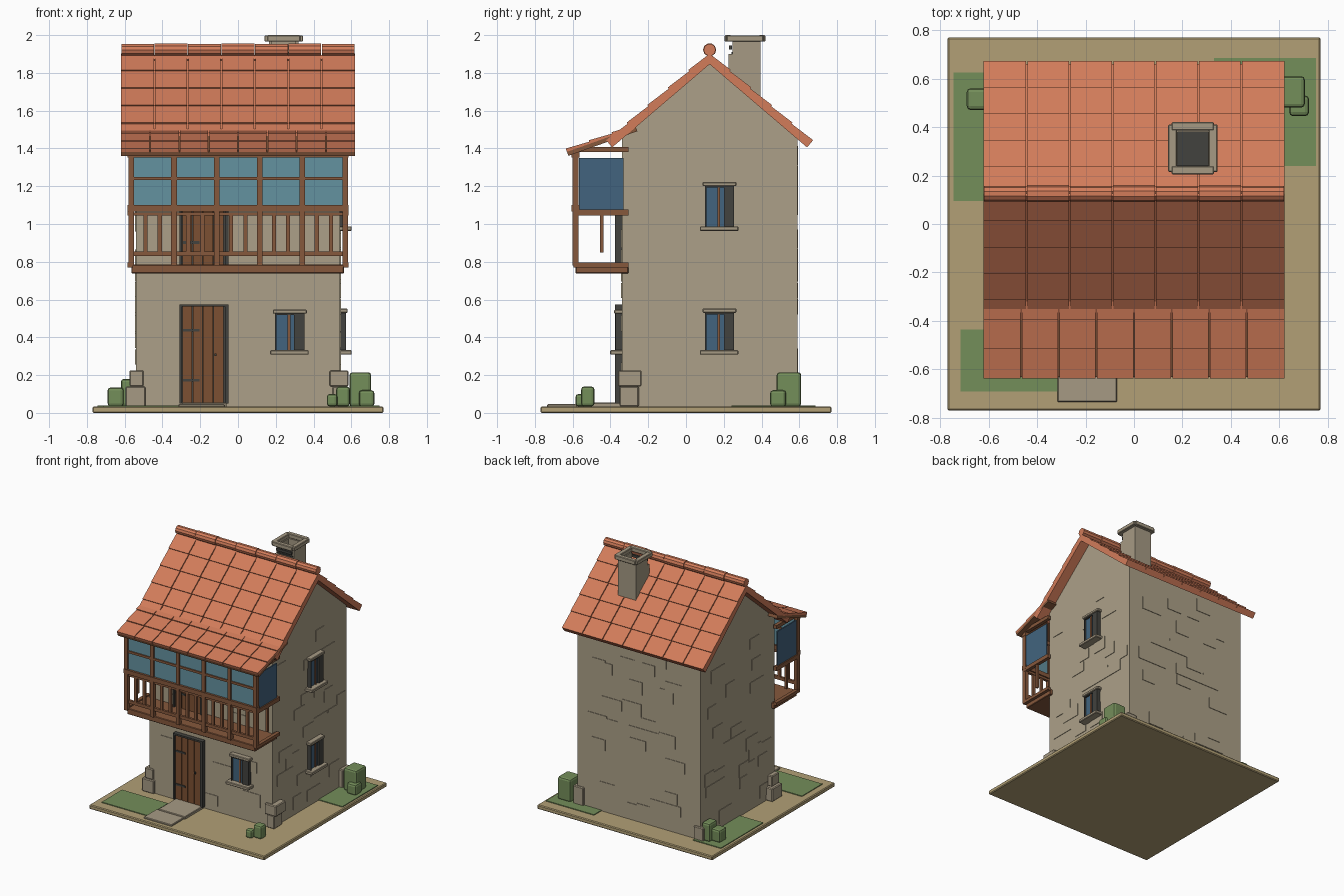
import bpy, bmesh, math, random
from mathutils import Vector

if "Cube" in bpy.data.objects:
    bpy.data.objects.remove(bpy.data.objects["Cube"])

random.seed(4)


def material(name, r, g, b):
    m = bpy.data.materials.new(name)
    lin = [((c / 255 + 0.055) / 1.055) ** 2.4 for c in (r, g, b)]
    m.diffuse_color = (*lin, 1)
    m.use_nodes = True
    m.node_tree.nodes["Principled BSDF"].inputs["Base Color"].default_value = m.diffuse_color
    return m


WALL = material("wall plaster", 172, 160, 136)
STONE = material("trim stone", 166, 154, 132)
SAND = material("sand", 178, 160, 118)
GREEN = material("plant green", 116, 142, 90)
ROOF = material("roof clay", 210, 124, 90)
WOOD = material("timber", 134, 88, 60)
DOOR = material("door wood", 124, 80, 50)
DARK = material("dark iron", 66, 66, 62)
GLASS = material("pale glass", 100, 146, 160)
BLUE = material("deep blue glass", 66, 100, 126)


def finish(name, bm, mat, bevel=0, segments=1):
    bmesh.ops.recalc_face_normals(bm, faces=bm.faces)
    me = bpy.data.meshes.new(name)
    bm.to_mesh(me)
    bm.free()
    me.materials.append(mat)
    ob = bpy.data.objects.new(name, me)
    bpy.context.collection.objects.link(ob)
    if bevel:
        mod = ob.modifiers.new("bevel", "BEVEL")
        mod.width, mod.segments = bevel, segments
    return ob


def hexa(bm, pts):
    """Six-sided block from corners ordered x, then y, then z."""
    v = [bm.verts.new(p) for p in pts]
    for f in ((0, 1, 3, 2), (4, 6, 7, 5), (0, 4, 5, 1), (2, 3, 7, 6), (0, 2, 6, 4), (1, 5, 7, 3)):
        bm.faces.new([v[i] for i in f])


def boxes(name, mat, items, bevel=0, segments=1):
    bm = bmesh.new()
    for x0, x1, y0, y1, z0, z1 in items:
        hexa(bm, [(x, y, z) for x in (x0, x1) for y in (y0, y1) for z in (z0, z1)])
    return finish(name, bm, mat, bevel, segments)


def prism(name, mat, profile, x0, x1):
    """Extrude a (y, z) outline along x."""
    bm = bmesh.new()
    a, b = ([bm.verts.new((x, y, z)) for y, z in profile] for x in (x0, x1))
    bm.faces.new(a)
    bm.faces.new(b[::-1])
    n = len(profile)
    for i in range(n):
        j = (i + 1) % n
        bm.faces.new((a[i], a[j], b[j], b[i]))
    return finish(name, bm, mat)


def tiled_slope(name, top, eave, half, cols, rows, under, thick):
    """Deck plus a grid of lapped tiles between two (y, z) points."""
    t, e = Vector((0, *top)), Vector((0, *eave))
    d = (e - t).normalized()
    n = Vector((0, -d.z, d.y))
    if n.z < 0:
        n = -n
    length = (e - t).length
    deck = [t - n * 0.014, e - n * 0.014, e - n * thick, t - n * thick]
    prism(name + "_deck", under, [(p.y, p.z) for p in deck], -half, half)
    bm = bmesh.new()
    w, h = 2 * half / cols, length / rows
    for c in range(cols):
        for r in range(rows):
            xs = (-half + c * w + 0.003 * (c > 0), -half + (c + 1) * w - 0.003 * (c < cols - 1))
            hexa(bm, [Vector((x, 0, 0)) + t + d * s + n * k
                      for x in xs
                      for s, lift in ((r * h, -0.003), ((r + 1) * h, 0.005))
                      for k in (-0.015, lift)])
    finish(name + "_tiles", bm, ROOF)


# Ground
boxes("ground_base", SAND, [(-.77, .77, -.77, .77, 0, .034)], .006)
boxes("grass_patches", GREEN, [(-.745, -.5, .095, .625, .03, .04), (.33, .75, .24, .685, .03, .04),
                               (-.715, -.31, -.69, -.435, .03, .04)])
boxes("door_steps", STONE, [(-.315, -.07, -.735, -.57, .03, .046), (-.295, -.06, -.58, -.34, .03, .054)], .004)

# House body with gables
prism("house_walls", WALL, [(-.34, .03), (.59, .03), (.59, 1.46), (.125, 1.86), (-.34, 1.46)], -.54, .54)

# Slightly raised wall stones
stones = []
for side in range(4):
    for k in range(26):
        z = .08 + .088 * random.randrange(15)
        w, h, e = random.uniform(.09, .17), random.choice((.08, .085, .1)), .004
        if side < 2:
            y, x = random.uniform(-.31, .57 - w), (-.54, .54)[side]
            stones.append((x - e, x + e, y, y + w, z, z + h))
        else:
            x, y = random.uniform(-.52, .52 - w), (-.34, .59)[side - 2]
            if side == 2 and k > 12:
                continue
            stones.append((x, x + w, y - e, y + e, z, z + h))
boxes("wall_stones", WALL, stones)

# Corner stones
boxes("corner_stones", STONE, [
    (-.595, -.49, -.36, -.235, .034, .14), (-.575, -.5, -.352, -.26, .14, .225),
    (.5, .565, -.352, -.25, .034, .14), (.485, .585, -.36, -.235, .14, .225),
    (.48, .57, .5, .605, .034, .18), (-.575, -.49, .5, .605, .034, .14)], .006)

# Roof
tiled_slope("roof_back", (.125, 1.905), (.67, 1.44), .62, 7, 5, ROOF, .045)
tiled_slope("roof_front", (.125, 1.905), (-.42, 1.44), .62, 7, 5, ROOF, .045)
tiled_slope("balcony_roof", (-.27, 1.525), (-.635, 1.395), .62, 8, 3, WOOD, .036)
for i in range(7):
    r = .035 if i % 2 else .032
    ring = [(.125 + r * math.cos(a * math.pi / 5), 1.922 + r * math.sin(a * math.pi / 5)) for a in range(10)]
    prism("ridge_tile", ROOF, ring, -.62 + i * .1771 + .002, -.62 + (i + 1) * .1771 - .002)

# Chimney: hollow shaft, dark flue, ring cap
boxes("chimney_shaft", STONE, [(.165, .18, .245, .395, 1.6, 1.965), (.305, .32, .245, .395, 1.6, 1.965),
                               (.165, .32, .38, .395, 1.6, 1.965), (.165, .32, .225, .245, 1.6, 1.9)])
boxes("chimney_flue", DARK, [(.175, .31, .24, .385, 1.6, 1.91), (.175, .31, .228, .243, 1.925, 1.945)])
boxes("chimney_cap", STONE, [(.155, .33, .205, .24, 1.966, 2), (.155, .33, .385, .42, 1.966, 2),
                             (.14, .178, .215, .41, 1.966, 1.998), (.308, .345, .215, .41, 1.966, 1.998)], .004)


# Doors on the ground floor and on the balcony
def door(name, z0, z1):
    boxes(name + "_frame", DARK, [(-.31, -.05, -.35, -.335, z0, z1), (-.31, -.297, -.375, -.34, z0, z1),
                                  (-.07, -.05, -.375, -.34, z0, z1), (-.31, -.05, -.375, -.34, z1 - .013, z1)])
    w = .0555
    boxes(name + "_planks", DOOR, [(-.295 + i * w, -.295 + (i + 1) * w - .004, -.364, -.34, z0 + .005, z1 - .013)
                                   for i in range(4)])
    hinges = [(-.29, -.205, -.37, -.36, z0 + t, z0 + t + .014) for t in (.115, .38)]
    boxes(name + "_iron", DARK, hinges + [(-.125, -.113, -.376, -.36, z0 + .25, z0 + .265)])


door("front_door", .05, .575)
door("balcony_door", .78, 1.305)


# Windows: u runs along the wall, depth grows outward
def window(name, u, z0, z1, side):
    def put(part, mat, items, bevel=0):
        out = []
        for a, b, d0, d1, lo, hi in items:
            if side:
                out.append((.54 + d0, .54 + d1, u + a, u + b, lo, hi))
            else:
                out.append((u + a, u + b, -.34 - d1, -.34 - d0, lo, hi))
        boxes(name + part, mat, out, bevel)
    put("_casing", DARK, [(0, .155, -.01, .012, z0, z1), (0, .008, 0, .032, z0, z1),
                          (.1, .155, 0, .032, z0, z1), (0, .155, 0, .032, z1 - .008, z1)])
    put("_panes", BLUE, [(.008, .068, 0, .018, z0, z1 - .008), (.078, .1, 0, .018, z0, z1 - .008)])
    put("_mullion", WOOD, [(.066, .08, 0, .026, z0, z1 - .008)])
    put("_lintel_and_sill", STONE, [(-.012, .167, -.01, .04, z1, z1 + .022),
                                    (-.027, .177, -.01, .062, z0 - .022, z0 + .002)], .004)


window("front_window", .197, .33, .525, False)
window("side_window_lower", .1, .33, .53, True)
window("side_window_upper", .1, .985, 1.2, True)

# Balcony floor, posts and rails
boxes("balcony_floor", WOOD, [(-.565, .56, -.585, -.305, .738, .785)], .004)
posts = [-.565 + i * .2265 for i in range(6)]
boxes("balcony_posts", WOOD, [(p - .015, p + .015, -.6, -.568, .78, 1.4) for p in posts])
rails = [(-.575, .575, -.592, -.573, .83, .855), (-.575, .575, -.592, -.57, 1.045, 1.062),
         (-.585, .585, -.605, -.565, 1.066, 1.1), (-.58, .58, -.597, -.572, 1.232, 1.25),
         (-.585, .585, -.605, -.565, 1.352, 1.385)]
for s in (-1, 1):
    x = s * .57
    rails += [(x - .014, x + .014, -.595, -.305, lo, hi) for lo, hi in ((.77, .795), (1.046, 1.078), (1.38, 1.408))]
boxes("balcony_rails", WOOD, rails)
bal = [(p + k - .011, p + k + .011, -.59, -.573, .85, 1.05) for p in posts[:-1] for k in (.0755, .151)]
bal += [(s * .57 - .009, s * .57 + .009, -.455, -.437, .85, 1.05) for s in (-1, 1)]
boxes("balusters", WOOD, bal)
boxes("front_glazing", GLASS, [(p + .015, p + .2115, -.588, -.58, 1.1, 1.355) for p in posts[:-1]])
boxes("side_glazing", BLUE, [(s * .57 - .005, s * .57 + .005, -.567, -.33, 1.075, 1.35) for s in (-1, 1)])
boxes("balcony_rafters", WOOD, [(p - .012, p + .012, -.59, -.33, 1.385, 1.405) for p in posts])

# Shrubs
boxes("shrubs", GREEN, [
    (.59, .705, .48, .61, .034, .215), (.64, .722, .445, .53, .034, .12),
    (.47, .527, -.585, -.53, .034, .1), (.52, .592, -.555, -.485, .034, .14),
    (-.69, -.605, .47, .56, .034, .135), (-.62, -.55, .49, .59, .034, .18)], .016, 2)
